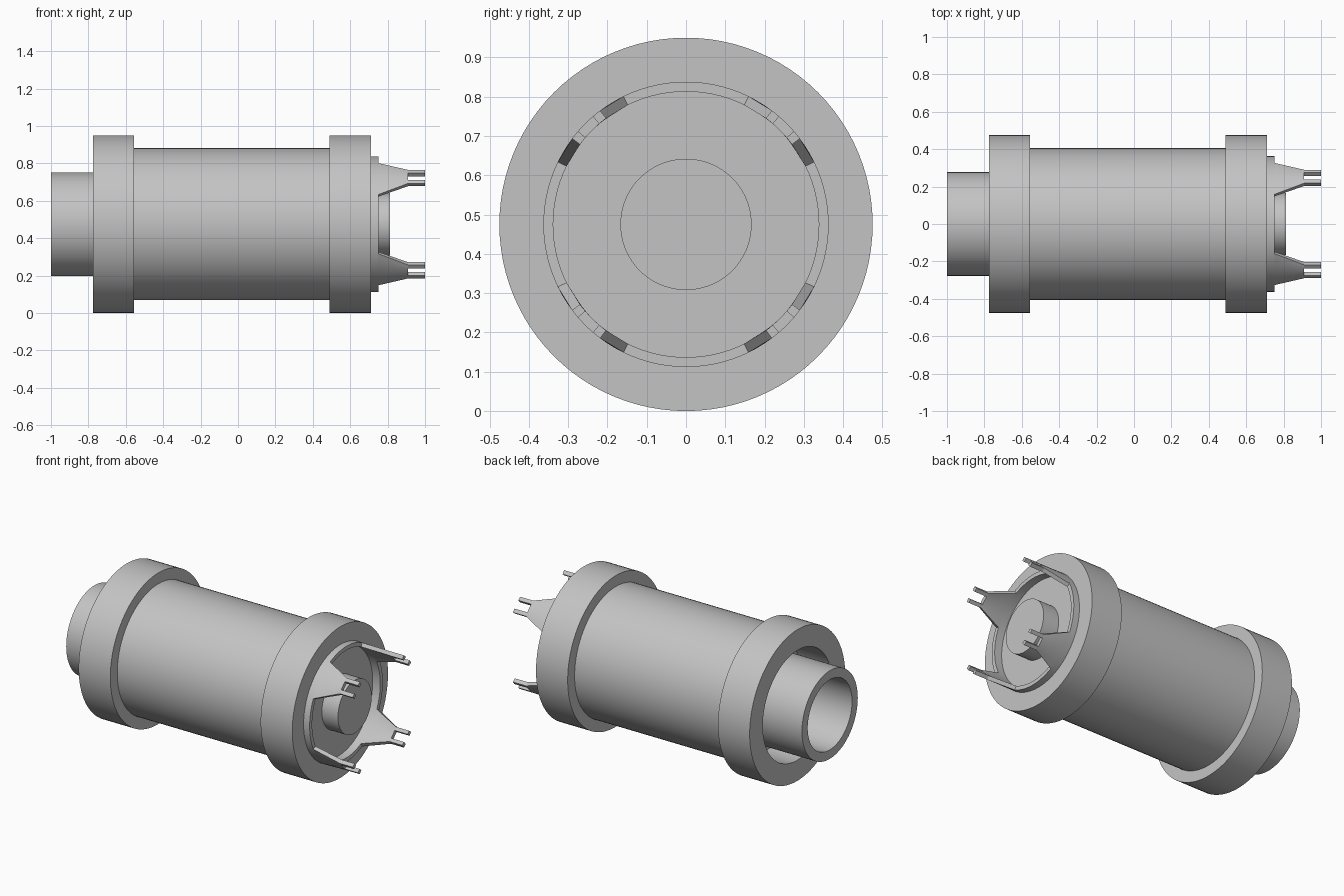
import bpy, bmesh
from math import cos, sin, pi, radians

if "Cube" in bpy.data.objects:
    bpy.data.objects.remove(bpy.data.objects["Cube"], do_unlink=True)

AXIS_Z = 0.475
SEGMENTS = 96
LIP_IN, LIP_OUT = 0.338, 0.363

grey = bpy.data.materials.new("plain grey")
grey.use_nodes = True
grey.diffuse_color = (0.55, 0.55, 0.55, 1)
grey.node_tree.nodes["Principled BSDF"].inputs["Base Color"].default_value = (0.55, 0.55, 0.55, 1)


def finish(name, bm):
    bmesh.ops.recalc_face_normals(bm, faces=bm.faces)
    mesh = bpy.data.meshes.new(name)
    bm.to_mesh(mesh)
    bm.free()
    mesh.materials.append(grey)
    obj = bpy.data.objects.new(name, mesh)
    bpy.context.collection.objects.link(obj)
    obj.location.z = AXIS_Z
    bpy.ops.object.select_all(action='DESELECT')
    obj.select_set(True)
    bpy.context.view_layer.objects.active = obj
    bpy.ops.object.shade_smooth_by_angle(angle=radians(30))
    return obj


def ring_verts(bm, x, r):
    angles = [2 * pi * i / SEGMENTS for i in range(SEGMENTS)]
    return [bm.verts.new((x, r * cos(a), r * sin(a))) for a in angles]


def bridge(bm, a, b):
    for i in range(len(a)):
        j = (i + 1) % len(a)
        bm.faces.new((a[i], a[j], b[j], b[i]))


def disc(name, x0, x1, r):
    """Solid cylinder along x."""
    bm = bmesh.new()
    a, b = ring_verts(bm, x0, r), ring_verts(bm, x1, r)
    bridge(bm, a, b)
    bm.faces.new(a)
    bm.faces.new(b)
    return finish(name, bm)


def tube(name, x0, x1, r_in, r_out):
    """Hollow cylinder along x."""
    bm = bmesh.new()
    corners = ((x0, r_in), (x1, r_in), (x1, r_out), (x0, r_out))
    loops = [ring_verts(bm, x, r) for x, r in corners]
    for i in range(4):
        bridge(bm, loops[i], loops[(i + 1) % 4])
    return finish(name, bm)


def curved_plate(bm, x0, x1, span0, span1, centre, steps):
    """Piece of cylinder wall whose angular span changes from x0 to x1."""
    sections = []
    for i in range(steps + 1):
        section = []
        for x, span, r in ((x0, span0, LIP_IN), (x1, span1, LIP_IN),
                           (x1, span1, LIP_OUT), (x0, span0, LIP_OUT)):
            a = radians(centre + span[0] + (span[1] - span[0]) * i / steps)
            section.append(bm.verts.new((x, r * cos(a), r * sin(a))))
        sections.append(section)
    for a, b in zip(sections, sections[1:]):
        bridge(bm, a, b)
    bm.faces.new(sections[0])
    bm.faces.new(sections[-1])


# Main barrel and its two collars
disc("barrel", -0.555, 0.49, 0.406)
tube("rear_collar", -0.775, -0.555, 0.345, 0.475)
tube("front_collar", 0.49, 0.71, LIP_IN, 0.475)

# Open pipe at the rear
tube("rear_pipe", -1.0, -0.555, 0.22, 0.277)

# Recessed front end with lip and hub
tube("front_lip", 0.71, 0.752, LIP_IN, LIP_OUT)
disc("front_plate", 0.49, 0.70, LIP_IN)
disc("front_hub", 0.70, 0.812, 0.167)

# Four forked prongs on the lip
for k in range(4):
    bm = bmesh.new()
    centre = 45 + 90 * k
    curved_plate(bm, 0.752, 0.91, (-19, 19), (-8, 8), centre, 10)
    for span in ((-8, -4.2), (4.2, 8)):
        curved_plate(bm, 0.91, 1.0, span, span, centre, 2)
    finish(f"prong_{k + 1}", bm)
